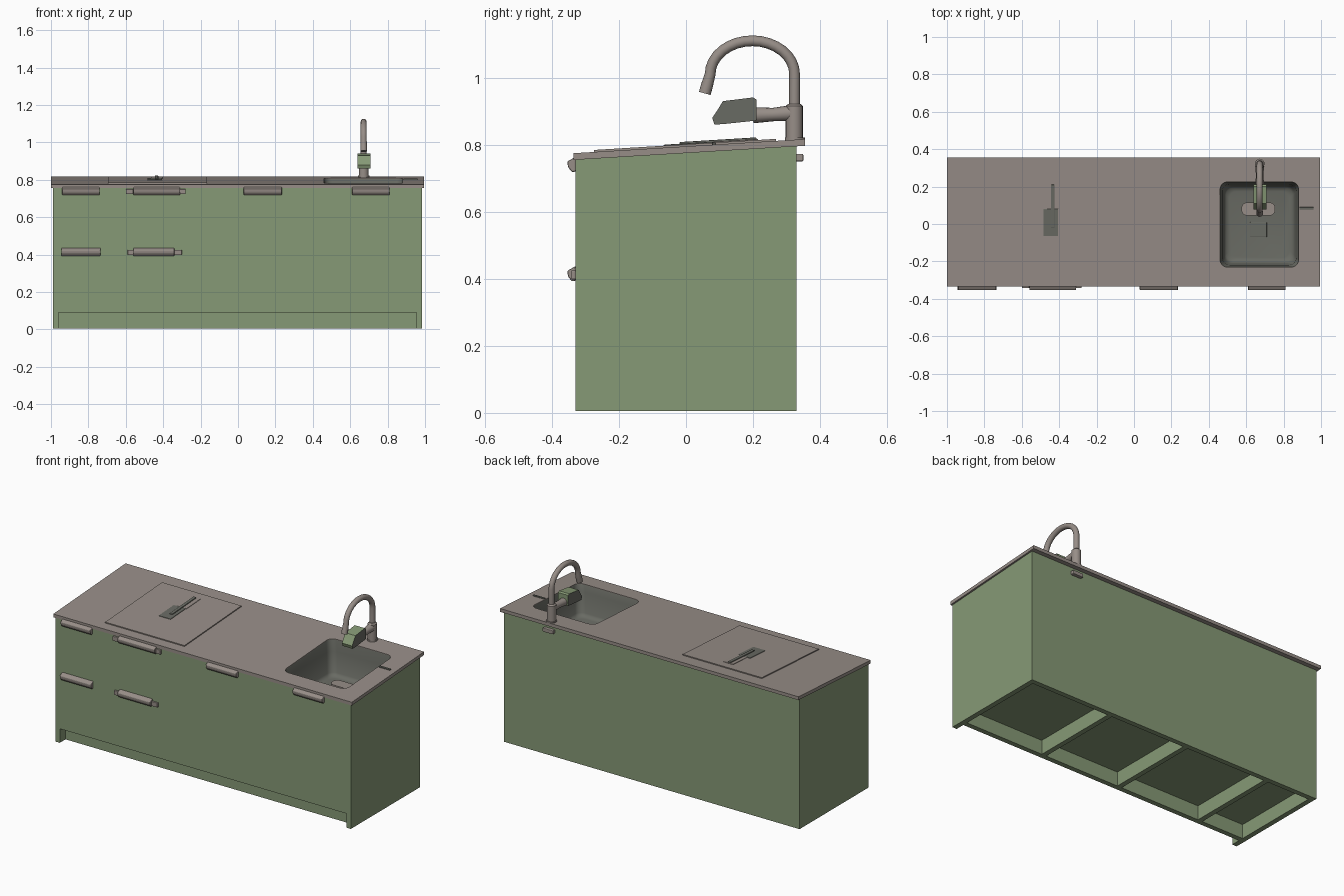
import bpy, bmesh, math
from mathutils import Vector

cube = bpy.data.objects.get("Cube")
if cube:
    bpy.data.objects.remove(cube, do_unlink=True)


def material(name, rgb):
    m = bpy.data.materials.new(name)
    m.use_nodes = True
    m.diffuse_color = (*rgb, 1)
    m.node_tree.nodes["Principled BSDF"].inputs["Base Color"].default_value = (*rgb, 1)
    return m


GREEN = material("sage green", (0.24, 0.32, 0.18))
STONE = material("warm grey", (0.31, 0.27, 0.245))
DARK = material("dark grey", (0.14, 0.145, 0.125))

SLOPE = 0.061


def top(y):
    """Height of the tilted worktop surface."""
    return 0.775 + SLOPE * (y + 0.33)


def finish(name, bm, mat, smooth=False, bevel=0):
    bmesh.ops.recalc_face_normals(bm, faces=bm.faces)
    me = bpy.data.meshes.new(name)
    bm.to_mesh(me)
    bm.free()
    ob = bpy.data.objects.new(name, me)
    bpy.context.collection.objects.link(ob)
    me.materials.append(mat)
    if bevel:
        mod = ob.modifiers.new("soft edges", "BEVEL")
        mod.width, mod.segments = bevel, 2
    if smooth:
        bpy.ops.object.select_all(action="DESELECT")
        ob.select_set(True)
        bpy.context.view_layer.objects.active = ob
        bpy.ops.object.shade_smooth_by_angle(angle=math.radians(40))
    return ob


def prism(name, profile, x0, x1, mat, bevel=0):
    """Extrude a (y, z) side profile from x0 to x1."""
    bm = bmesh.new()
    face = bm.faces.new([bm.verts.new((x0, y, z)) for y, z in profile])
    new = bmesh.ops.extrude_face_region(bm, geom=[face])["geom"]
    bmesh.ops.translate(bm, vec=(x1 - x0, 0, 0),
                        verts=[v for v in new if isinstance(v, bmesh.types.BMVert)])
    return finish(name, bm, mat, bevel=bevel)


def box(name, x, y, z, mat, bevel=0):
    return prism(name, [(y[0], z[0]), (y[1], z[0]), (y[1], z[1]), (y[0], z[1])], *x, mat, bevel)


def slab(name, x, y, low, high, mat, bevel=0):
    """Plate that follows the worktop tilt; low and high are offsets from its surface."""
    a, b = y
    return prism(name, [(a, top(a) + low), (b, top(b) + low), (b, top(b) + high),
                        (a, top(a) + high)], *x, mat, bevel)


def rounded(cx, cy, hx, hy, r):
    pts = []
    for i, (sx, sy) in enumerate([(1, 1), (-1, 1), (-1, -1), (1, -1)]):
        for k in range(7):
            t = math.pi / 2 * (i + k / 6)
            pts.append((cx + sx * (hx - r) + r * math.cos(t), cy + sy * (hy - r) + r * math.sin(t)))
    return pts


def loft(name, rings, mat, cap_start=False, smooth=True):
    bm = bmesh.new()
    loops = [[bm.verts.new(p) for p in ring] for ring in rings]
    n = len(loops[0])
    for a, b in zip(loops, loops[1:]):
        for i in range(n):
            bm.faces.new((a[i], a[(i + 1) % n], b[(i + 1) % n], b[i]))
    bm.faces.new(loops[-1])
    if cap_start:
        bm.faces.new(loops[0])
    return finish(name, bm, mat, smooth)


def tube(name, points, radii, mat, sides=16):
    """Round tube along a path lying in the y-z plane."""
    path = [Vector(p) for p in points]
    rings = []
    for i, p in enumerate(path):
        d = (path[min(i + 1, len(path) - 1)] - path[max(i - 1, 0)]).normalized()
        u = Vector((1, 0, 0))
        v = d.cross(u)
        rings.append([p + radii[i] * (u * math.cos(a) + v * math.sin(a))
                      for a in (2 * math.pi * k / sides for k in range(sides))])
    return loft(name, rings, mat, cap_start=True)


# Cabinet carcass, open beneath
LEFT, RIGHT, T = 0.985, -0.99, 0.03
for name, x in (("left_side", (LEFT - T, LEFT)), ("right_side", (RIGHT, RIGHT + T))):
    prism(name, [(-0.33, 0.005), (0.33, 0.005), (0.33, top(0.33) - 0.015),
                 (-0.33, top(-0.33) - 0.015)], *x, GREEN)
inner = (RIGHT + T, LEFT - T)
box("front_panel", inner, (-0.33, -0.3), (0.09, 0.762), GREEN)
box("back_panel", inner, (0.3, 0.33), (0.005, 0.8), GREEN)
box("cabinet_floor", inner, (-0.328, 0.3), (0.09, 0.11), GREEN)
box("toe_kick", inner, (-0.275, -0.245), (0.005, 0.09), GREEN)
for i, x in enumerate((-0.665, -0.105, 0.42)):
    box(f"floor_divider_{i + 1}", (x - 0.015, x + 0.015), (-0.25, 0.31), (0.005, 0.09), GREEN)

# Worktop with a rounded opening for the sink
worktop = slab("worktop", (-1, 0.995), (-0.335, 0.355), -0.02, 0, STONE)
SINK = (0.67, -0.003)
cutter = loft("sink_cutter", [[(x, y, z) for x, y in rounded(*SINK, 0.21, 0.228, 0.04)]
                              for z in (0.7, 0.9)], STONE, cap_start=True, smooth=False)
cut = worktop.modifiers.new("sink opening", "BOOLEAN")
cut.operation, cut.object, cut.solver = "DIFFERENCE", cutter, "EXACT"
bpy.context.view_layer.objects.active = worktop
bpy.ops.object.modifier_apply(modifier=cut.name)
bpy.data.objects.remove(cutter, do_unlink=True)

# Sink bowl
rings = [[(x, y, top(y) - 0.004) for x, y in rounded(*SINK, 0.21, 0.228, 0.04)]]
for inset, z in ((0.012, 0.74), (0.022, 0.62), (0.032, 0.605), (0.05, 0.6)):
    rings.append([(x, y, z) for x, y in rounded(*SINK, 0.21 - inset, 0.228 - inset, 0.04)])
loft("sink_bowl", rings, DARK)
box("sink_drain", (0.62, 0.71), (-0.07, 0.01), (0.6, 0.606), DARK, 0.002)
loft("soap_shelf", [[(x, y, z) for x, y in rounded(0.665, 0.08, 0.09, 0.035, 0.03)]
                    for z in (0.6, 0.63)], STONE)

# Flush lid and its grip
slab("lid", (-0.695, -0.165), (-0.275, 0.268), -0.004, 0.006, STONE)
slab("lid_grip_pad", (-0.485, -0.405), (-0.065, 0.08), 0.004, 0.009, DARK, 0.002)
slab("lid_grip_end", (-0.465, -0.4), (0.08, 0.215), 0.004, 0.009, STONE, 0.002)
slab("lid_grip_bar", (-0.445, -0.425), (-0.02, 0.21), 0.004, 0.014, DARK, 0.003)

# Drawer and door pulls
pulls = [(-0.94, -0.74, 0.718), (-0.56, -0.31, 0.718), (0.03, 0.235, 0.718), (0.61, 0.81, 0.718),
         (-0.945, -0.735, 0.392), (-0.56, -0.34, 0.392)]
for i, (x0, x1, z) in enumerate(pulls):
    prism(f"pull_{i + 1}", [(-0.329, z + 0.002), (-0.34, z), (-0.352, z + 0.015),
                            (-0.354, z + 0.032), (-0.329, z + 0.046)], x0, x1, STONE, 0.004)
for i, (x, z) in enumerate(((-0.58, 0.735), (-0.3, 0.735), (-0.57, 0.41), (-0.32, 0.41))):
    box(f"pull_end_{i + 1}", (x - 0.02, x + 0.02), (-0.342, -0.329), (z - 0.012, z + 0.015), STONE, 0.003)

# Tap: base, gooseneck spout and side arm
X = 0.672
tube("tap_flange", [(X, 0.325, 0.8), (X, 0.325, 0.822)], [0.03, 0.03], STONE)
tube("tap_base", [(X, 0.323, 0.805), (X, 0.323, 0.915), (X, 0.323, 0.922)], [0.026, 0.026, 0.018], STONE)
spout = [(X, 0.324, 0.9), (X, 0.324, 0.96)]
for k in range(17):
    a = math.pi * k / 16
    spout.append((X, 0.198 + 0.126 * math.cos(a), 1.01 + 0.1 * math.sin(a)))
spout += [(X, 0.062, 0.975), (X, 0.056, 0.953)]
tube("tap_spout", spout, [0.016] * (len(spout) - 2) + [0.018, 0.018], STONE)
tube("tap_arm", [(X, 0.32, 0.895), (X, 0.26, 0.89), (X, 0.2, 0.888)], [0.024, 0.02, 0.024], STONE)

# Lever block: green with dark cheeks
lever = prism("tap_lever", [(0.085, 0.86), (0.115, 0.862), (0.21, 0.872), (0.21, 0.935), (0.2, 0.941),
                            (0.11, 0.93), (0.095, 0.905), (0.078, 0.88)], 0.64, 0.708, GREEN)
lever.data.materials.append(DARK)
for f in lever.data.polygons:
    if abs(f.normal.x) > 0.9:
        f.material_index = 1

# Small fittings
box("rear_outlet", (0.645, 0.715), (0.325, 0.35), (0.75, 0.773), STONE, 0.004)
slab("worktop_latch", (0.885, 0.96), (0.078, 0.09), -0.002, 0.006, DARK, 0.002)
